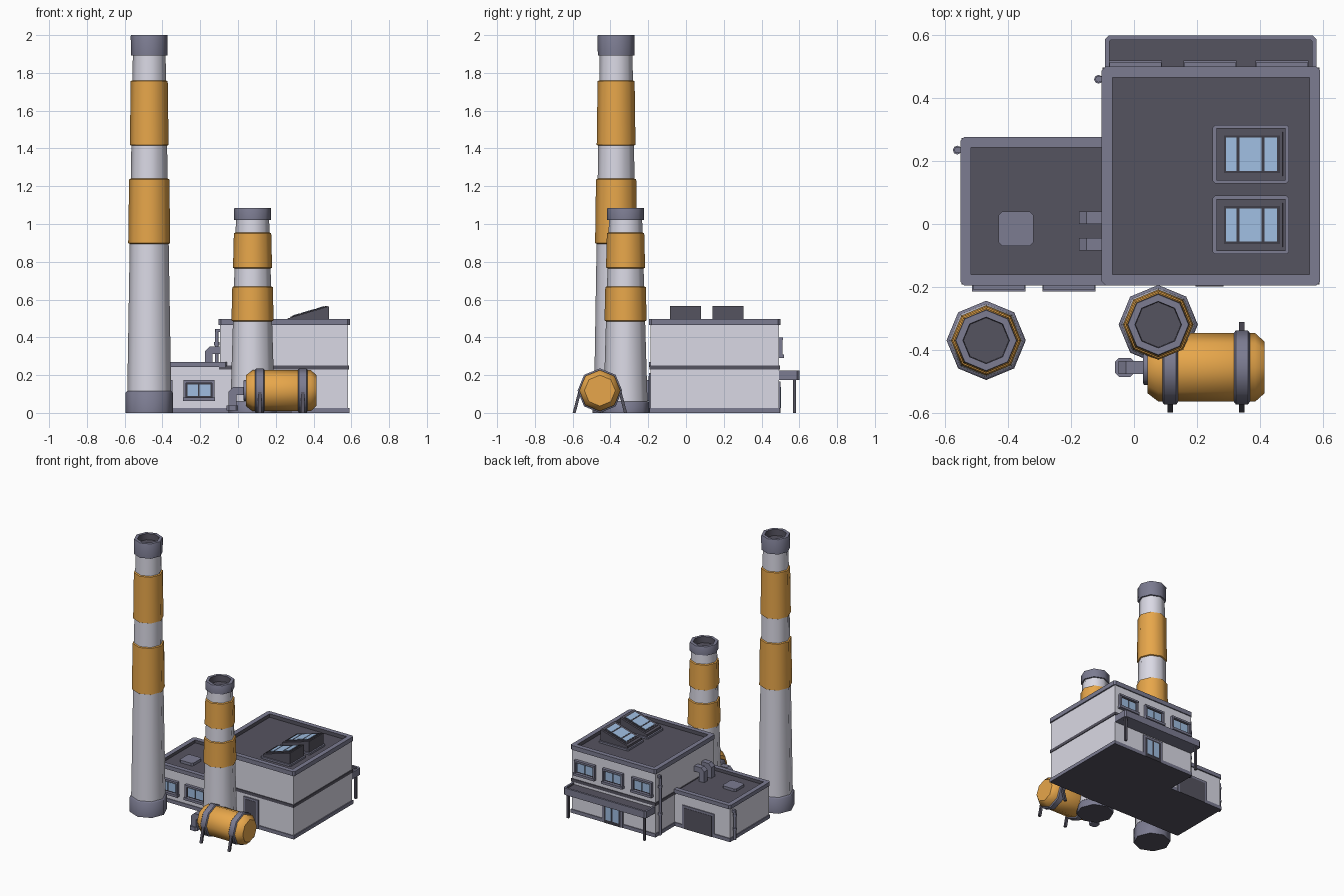
import bpy, bmesh, math
from mathutils import Vector, Matrix

cube = bpy.data.objects.get("Cube")
if cube:
    bpy.data.objects.remove(cube, do_unlink=True)


def material(name, *srgb):
    m = bpy.data.materials.new(name)
    m.use_nodes = True
    col = [(c / 255) ** 2.2 for c in srgb] + [1]
    m.diffuse_color = col
    m.node_tree.nodes["Principled BSDF"].inputs["Base Color"].default_value = col
    return m


WALL = material("pale grey wall", 217, 216, 228)
TRIM = material("slate trim", 123, 123, 144)
DARK = material("dark roof", 86, 84, 96)
COAL = material("charcoal", 64, 63, 72)
ORANGE = material("orange paint", 243, 174, 80)
GLASS = material("blue glass", 158, 188, 224)


def finish(name, bm, mats, smooth=False):
    bmesh.ops.recalc_face_normals(bm, faces=bm.faces)
    me = bpy.data.meshes.new(name)
    bm.to_mesh(me)
    bm.free()
    for m in mats:
        me.materials.append(m)
    ob = bpy.data.objects.new(name, me)
    bpy.context.collection.objects.link(ob)
    if smooth:
        bpy.ops.object.select_all(action='DESELECT')
        bpy.context.view_layer.objects.active = ob
        ob.select_set(True)
        bpy.ops.object.shade_smooth_by_angle(angle=math.radians(50))


def box_mesh(x, y, z, corner=0):
    bm = bmesh.new()
    mid = Vector([(a + b) / 2 for a, b in (x, y, z)])
    size = [abs(b - a) for a, b in (x, y, z)]
    bmesh.ops.create_cube(bm, size=1, matrix=Matrix.Translation(mid) @ Matrix.Diagonal(size + [1]))
    if corner:
        upright = [e for e in bm.edges if abs((e.verts[0].co - e.verts[1].co).z) > size[2] / 2]
        bmesh.ops.bevel(bm, geom=upright, offset=corner, segments=1, affect='EDGES')
    return bm


def box(name, x, y, z, mat, corner=0):
    """Block; a face lying on the ground is dark."""
    bm = box_mesh(x, y, z, corner)
    for f in bm.faces:
        f.material_index = int(f.calc_center_median().z < 0.0001)
    finish(name, bm, [mat, DARK])


def tray(name, x, y, z, rim, depth):
    """Slab with a raised rim and a sunken dark floor."""
    bm = box_mesh(x, y, z, 0.012)
    top = max(bm.faces, key=lambda f: f.calc_center_median().z)
    bmesh.ops.inset_region(bm, faces=[top], thickness=rim)
    top.material_index = 1
    floor = bmesh.ops.extrude_discrete_faces(bm, faces=[top])["faces"]
    bmesh.ops.translate(bm, verts=floor[0].verts, vec=(0, 0, -depth))
    finish(name, bm, [TRIM, DARK])


def lathe(name, profile, at, mat, sides=8, along_x=False, bore=False):
    """Closed faceted turning; with bore, the last section is a dark hole."""
    bm = bmesh.new()
    rings = []
    for r, h in profile:
        ring = []
        for i in range(sides):
            a = math.tau * i / sides
            c, s = r * math.cos(a), r * math.sin(a)
            ring.append(bm.verts.new(Vector(at) + Vector((h, c, s) if along_x else (c, s, h))))
        rings.append(ring)
    for n, (a, b) in enumerate(zip(rings, rings[1:])):
        for i in range(sides):
            j = (i + 1) % sides
            f = bm.faces.new((a[i], a[j], b[j], b[i]))
            f.material_index = int(bore and n == len(rings) - 2)
    bm.faces.new(rings[0]).material_index = int(profile[0][1] == 0)
    bm.faces.new(rings[-1]).material_index = int(bore)
    finish(name, bm, [mat, DARK], True)


def elbow(name, x, y, z, reach, size):
    """Square duct rising from z, turning towards +x; x and reach bound it."""
    top, foot = z + reach[1], z
    outline = [(x, foot), (x, top - size * 0.6), (x + size * 0.6, top), (x + reach[0], top),
               (x + reach[0], top - size), (x + size, top - size), (x + size, foot)]
    bm = bmesh.new()
    face = bm.faces.new([bm.verts.new((px, y - size / 2, pz)) for px, pz in outline])
    side = bmesh.ops.extrude_face_region(bm, geom=[face])["geom"]
    bmesh.ops.translate(bm, verts=[v for v in side if isinstance(v, bmesh.types.BMVert)], vec=(0, size, 0))
    finish(name, bm, [TRIM])


def window(name, cx, z0, wall, out, w=0.165, h=0.105):
    """Framed two-pane window on a front (out=-1) or back (out=1) wall."""
    def part(label, x, z, depth, mat):
        box(name + "_" + label, x, (wall - out * 0.01, wall + out * depth), z, mat)
    x0, x1, z1, t = cx - w / 2, cx + w / 2, z0 + h, 0.014
    part("surround", (x0 + t, x1 - t), (z0 + t, z1 - t), 0.006, COAL)
    for side, x in (("left", x0), ("right", x1 - t)):
        part(side + "_jamb", (x, x + t), (z0, z1), 0.02, TRIM)
    part("head", (x0, x1), (z1 - t, z1), 0.022, TRIM)
    part("sill", (x0 - 0.002, x1 + 0.002), (z0 - 0.004, z0 + t), 0.028, TRIM)
    for side, a, b in (("left", x0 + 0.022, cx - 0.004), ("right", cx + 0.004, x1 - 0.022)):
        part(side + "_pane", (a, b), (z0 + 0.022, z1 - 0.022), 0.01, GLASS)


# Main building
box("main_walls", (-0.095, 0.582), (-0.187, 0.492), (0.01, 0.468), WALL)
box("main_plinth", (-0.1, 0.589), (-0.193, 0.498), (0, 0.026), TRIM)
box("main_band", (-0.1, 0.587), (-0.192, 0.497), (0.23, 0.252), DARK)
tray("main_roof", (-0.103, 0.592), (-0.195, 0.5), (0.465, 0.497), 0.037, 0.026)

# Low annex
box("annex_walls", (-0.543, -0.08), (-0.186, 0.267), (0.01, 0.245), WALL)
box("annex_plinth", (-0.549, -0.1), (-0.192, 0.273), (0, 0.026), TRIM)
tray("annex_roof", (-0.552, -0.055), (-0.195, 0.277), (0.242, 0.27), 0.037, 0.022)
box("roof_hatch", (-0.43, -0.32), (-0.07, 0.04), (0.245, 0.267), TRIM, 0.012)
for n, y in enumerate((-0.065, 0.02)):
    elbow(f"roof_duct_{n}", -0.175, y, 0.245, (0.09, 0.106), 0.04)

# Windows and doors
for n, x in enumerate((-0.43, -0.207)):
    window(f"front_window_{n}", x, 0.068, -0.186, -1)
for n, x in enumerate((0.005, 0.242, 0.47)):
    window(f"back_window_{n}", x, 0.295, 0.492, 1)
box("back_door_frame", (0.165, 0.335), (0.48, 0.499), (0, 0.165), TRIM)
box("back_door_leaf", (0.182, 0.318), (0.48, 0.501), (0, 0.15), COAL)
for side, x in (("right", 0.198), ("left", 0.256)):
    box(side + "_door_pane", (x, x + 0.046), (0.48, 0.503), (0.025, 0.138), GLASS)
box("front_door_frame", (0.18, 0.3), (-0.196, -0.17), (0, 0.21), TRIM)
box("front_door_leaf", (0.195, 0.285), (-0.198, -0.17), (0, 0.195), DARK)
box("garage_frame", (-0.42, -0.16), (0.25, 0.274), (0, 0.17), TRIM)
box("garage_door", (-0.402, -0.178), (0.25, 0.276), (0, 0.153), DARK)

# Back canopy on posts
tray("canopy", (-0.092, 0.58), (0.47, 0.6), (0.175, 0.225), 0.016, 0.014)
for side, x in (("right", -0.065), ("left", 0.555)):
    box(side + "_canopy_post", (x - 0.008, x + 0.008), (0.567, 0.583), (0, 0.18), DARK)

# Downspouts with clamps
for name, x, y, top in (("main", -0.113, 0.46, 0.445), ("annex", -0.562, 0.235, 0.225)):
    lathe(name + "_downspout", [(0.01, 0.01), (0.01, top)], (x, y, 0), TRIM)
    box(name + "_downspout_outlet", (x - 0.006, x + 0.03), (y - 0.009, y + 0.009), (top - 0.018, top), TRIM)
    for n in range(2):
        z = top * (0.35 + 0.45 * n)
        lathe(f"{name}_clamp_{n}", [(0.014, z), (0.014, z + 0.018)], (x, y, 0), TRIM)

# Sloping skylights
for n, y in enumerate((-0.003, 0.222)):
    box(f"skylight_{n}_curb", (0.25, 0.493), (y - 0.093, y + 0.093), (0.465, 0.484), TRIM, 0.008)
    bm = box_mesh((0.262, 0.482), (y - 0.083, y + 0.083), (0.47, 0.565))
    for v in bm.verts:
        if v.co.z > 0.5 and v.co.x < 0.3:
            v.co.z = 0.5
    finish(f"skylight_{n}_body", bm, [DARK])
    tilt = math.atan2(0.065, 0.22)
    turn = Matrix.Translation((0.372, y, 0.5325)) @ Matrix.Rotation(-tilt, 4, 'Y')
    for label, spans, half, top, mat in (("frame", [(-0.097, 0.106)], 0.07, 0.004, DARK),
                                         ("bed", [(-0.088, 0.098)], 0.06, 0.006, COAL),
                                         ("pane", [(-0.08, -0.046), (-0.036, 0.037), (0.047, 0.088)],
                                          0.053, 0.008, GLASS)):
        for k, x in enumerate(spans):
            bm = box_mesh(x, (-half, half), (-0.004, top))
            bm.transform(turn)
            finish(f"skylight_{n}_{label}_{k}", bm, [mat])


# Chimneys
def chimney(name, x, y, base, height, cap, bands, top_r):
    at = (x, y, 0)

    def radius(z):
        return 0.118 + (top_r - 0.118) * z / height
    lathe(name + "_base", [(0.126, 0), (0.126, base - 0.008), (0.117, base)], at, TRIM)
    lathe(name + "_shaft", [(radius(z), z) for z in (0.01, cap + 0.01)], at, WALL)
    for n, (a, b) in enumerate(bands):
        lathe(f"{name}_band_{n}", [(radius(a), a), (radius(a) + 0.008, a + 0.004),
                                   (radius(b) + 0.009, b - 0.004), (radius(b), b)], at, ORANGE)
    lathe(name + "_cap", [(0.08, cap), (0.097, cap + 0.002), (0.098, height - 0.004), (0.096, height),
                          (0.074, height), (0.072, height - 0.045)], at, TRIM, bore=True)


chimney("tall_chimney", -0.47, -0.37, 0.115, 2, 1.89, [(0.895, 1.24), (1.415, 1.76)], 0.085)
chimney("short_chimney", 0.077, -0.32, 0.06, 1.085, 1.02, [(0.485, 0.67), (0.765, 0.955)], 0.086)

# Storage tank with straps, splayed legs and outlet pipe
TANK = (0, -0.456, 0.118)
lathe("tank", [(0.082, 0.043), (0.109, 0.078), (0.109, 0.385), (0.082, 0.415)], TANK, ORANGE, along_x=True)
for n, x in enumerate((0.115, 0.343)):
    lathe(f"tank_strap_{n}", [(0.11, x - 0.025), (0.118, x - 0.019), (0.118, x + 0.019), (0.11, x + 0.025)],
          TANK, TRIM, along_x=True)
    for side in (-1, 1):
        bm = box_mesh((x - 0.009, x + 0.009), (-0.008, 0.008), (0, 0.13))
        for v in bm.verts:
            v.co.y += TANK[1] + side * (0.136 - 0.26 * v.co.z)
        finish(f"tank_leg_{n}_{'front' if side < 0 else 'back'}", bm, [DARK])
lathe("outlet_flange", [(0.05, 0.028), (0.056, 0.033), (0.056, 0.046)], TANK, TRIM, along_x=True)
elbow("outlet_pipe", -0.05, -0.456, 0.02, (0.09, 0.117), 0.042)
box("outlet_foot", (-0.06, 0.001), (-0.486, -0.426), (0.012, 0.04), TRIM, 0.012)
